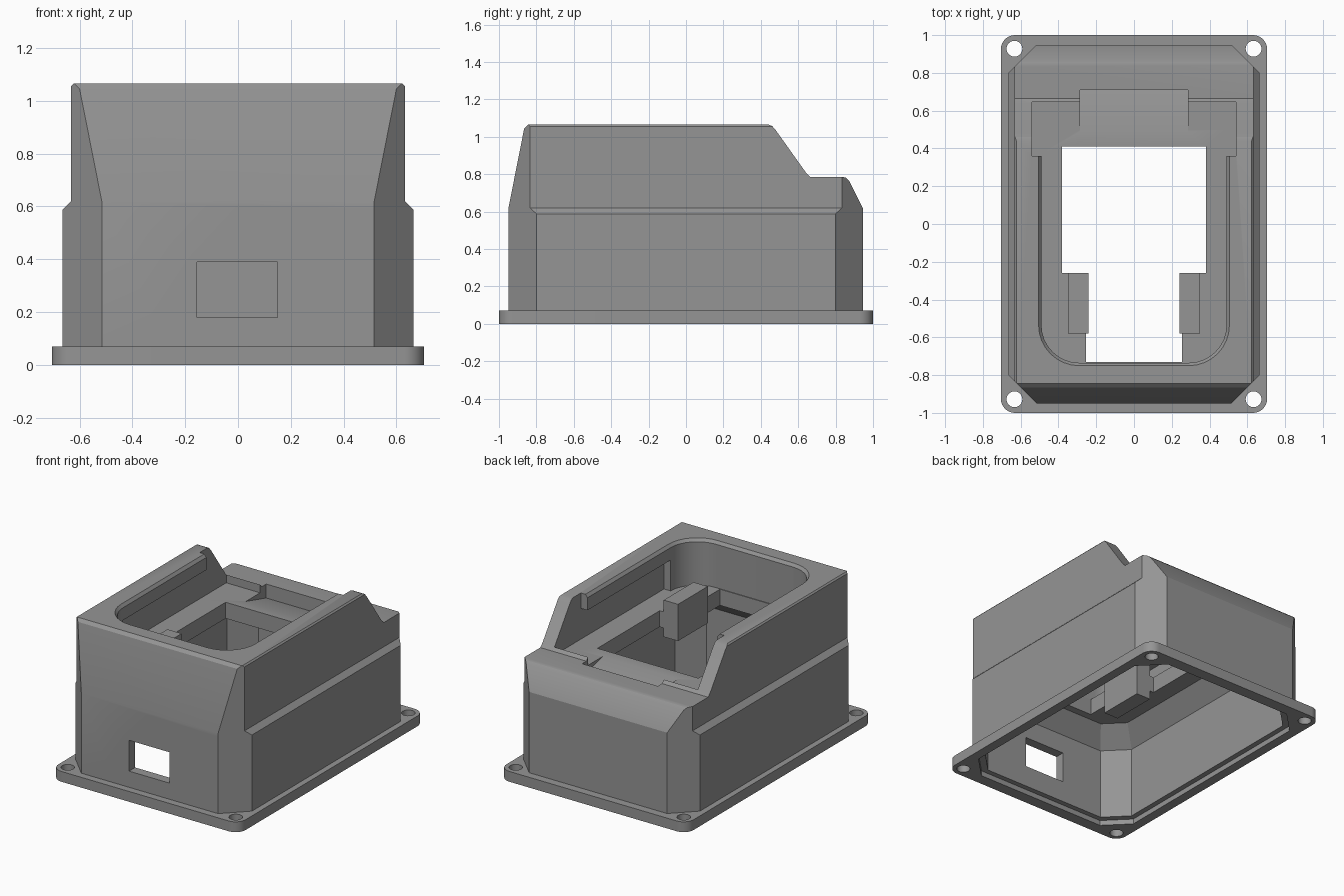
import bpy, bmesh, math

if "Cube" in bpy.data.objects:
    bpy.data.objects.remove(bpy.data.objects["Cube"])

grey = bpy.data.materials.new("grey_plastic")
grey.diffuse_color = (0.3, 0.3, 0.3, 1)
grey.use_nodes = True
grey.node_tree.nodes["Principled BSDF"].inputs["Base Color"].default_value = grey.diffuse_color


def loft(name, rings):
    """Closed solid through rings of equal point count."""
    bm = bmesh.new()
    vs = [[bm.verts.new(p) for p in r] for r in rings]
    n = len(vs[0])
    bm.faces.new(vs[0])
    bm.faces.new(vs[-1])
    for a, b in zip(vs, vs[1:]):
        for i in range(n):
            j = (i + 1) % n
            bm.faces.new((a[i], a[j], b[j], b[i]))
    bmesh.ops.recalc_face_normals(bm, faces=bm.faces)
    me = bpy.data.meshes.new(name)
    bm.to_mesh(me)
    bm.free()
    me.materials.append(grey)
    ob = bpy.data.objects.new(name, me)
    bpy.context.collection.objects.link(ob)
    return ob


def prism(name, pts, z0, z1):
    return loft(name, [[(x, y, z) for x, y in pts] for z in (z0, z1)])


def box(name, x0, x1, y0, y1, z0, z1):
    return prism(name, [(x0, y0), (x1, y0), (x1, y1), (x0, y1)], z0, z1)


def boolean(ob, other, op='DIFFERENCE'):
    m = ob.modifiers.new("cut", 'BOOLEAN')
    m.object, m.operation, m.solver = other, op, 'EXACT'
    bpy.context.view_layer.objects.active = ob
    bpy.ops.object.modifier_apply(modifier=m.name)
    bpy.data.objects.remove(other)


def octagon(hx, hy, c):
    return [(-hx, c - hy), (c - hx, -hy), (hx - c, -hy), (hx, c - hy),
            (hx, hy - c), (hx - c, hy), (c - hx, hy), (-hx, hy - c)]


def arc(cx, cy, r, a0, a1, n=8):
    return [(cx + r * math.cos(math.radians(a0 + (a1 - a0) * i / n)),
             cy + r * math.sin(math.radians(a0 + (a1 - a0) * i / n))) for i in range(n + 1)]


def u_shape(g, y_end):
    """Pocket outline with rounded front corners, grown by g."""
    return (arc(-0.29, -0.535, 0.2 + g, 180, 270) + arc(0.29, -0.535, 0.2 + g, 270, 360)
            + [(0.49 + g, y_end), (-0.49 - g, y_end)])


# Outer shell: side profile, front profile and chamfered footprint combined
side = [(-0.95, 0), (-0.95, 0.615), (-0.865, 1.045), (-0.845, 1.065), (0.44, 1.065),
        (0.46, 1.058), (0.48, 1.035), (0.64, 0.81), (0.665, 0.785), (0.84, 0.785),
        (0.857, 0.78), (0.872, 0.765), (0.945, 0.62), (0.945, 0)]
body = loft("enclosure_body", [[(x, y, z) for y, z in side] for x in (-0.8, 0.8)])
half = [(0.665, 0), (0.665, 0.588), (0.632, 0.62), (0.632, 1.055), (0.62, 1.068)]
front = half + [(-x, z) for x, z in reversed(half)]
boolean(body, loft("front_shape", [[(x, y, z) for x, z in front] for y in (-1.2, 1.2)]), 'INTERSECT')
boolean(body, prism("footprint", octagon(0.665, 0.95, 0.15), -0.1, 1.2), 'INTERSECT')

# Mounting flange with rounded corners
r = 0.075
outline = (arc(0.705 - r, 1 - r, r, 0, 90) + arc(r - 0.705, 1 - r, r, 90, 180)
           + arc(r - 0.705, r - 1, r, 180, 270) + arc(0.705 - r, r - 1, r, 270, 360))
boolean(body, prism("flange", outline, 0, 0.07), 'UNION')

# Screw holes
for sx in (-1, 1):
    for sy in (-1, 1):
        hole = arc(0.633 * sx, 0.928 * sy, 0.042, 0, 345, 23)
        boolean(body, prism("screw_hole", hole, -0.1, 0.2))

# Hollow interior tapering to the ceiling, and a stepped seat for the base plate
levels = [(0.605, 0.885, 0.14, -0.1), (0.605, 0.885, 0.14, 0.52), (0.5, 0.78, 0.12, 0.64)]
boolean(body, loft("cavity", [[(x, y, z) for x, y in octagon(hx, hy, c)]
                              for hx, hy, c, z in levels]))
boolean(body, prism("base_seat", octagon(0.64, 0.92, 0.15), -0.1, 0.035))

# Top pocket, chamfered rim, wide rear end and undercut side walls
FLOOR = 0.75
boolean(body, prism("pocket", u_shape(0, 0.645), FLOOR, 1.2))
boolean(body, loft("rim_chamfer", [[(x, y, z) for x, y in u_shape(g, 0.5)]
                                   for g, z in ((0, 1.045), (0.016, 1.066), (0.016, 1.1))]))
boolean(body, box("rear_pocket", -0.54, 0.54, 0.36, 0.645, FLOOR, 1.2))
boolean(body, box("undercut", -0.54, 0.54, -0.535, 0.5, FLOOR, 0.96))

# Ramped cable recess behind the window
ramp = [(0.49, FLOOR), (0.71, 0.69), (0.71, 1.0), (0.49, 1.0)]
boolean(body, loft("ramp", [[(x, y, z) for y, z in ramp] for x in (-0.285, 0.285)]))

# Window and front opening through the pocket floor
boolean(body, box("window", -0.38, 0.38, -0.26, 0.41, 0.4, 0.9))
boolean(body, box("front_opening", -0.255, 0.255, -0.73, -0.2, 0.4, 0.9))

# Port in the front wall
boolean(body, box("port", -0.155, 0.15, -1.2, -0.7, 0.18, 0.39))

# Support blocks beside the front opening
for s in (-1, 1):
    xs = sorted((0.242 * s, 0.35 * s))
    boolean(body, box("support_block", xs[0], xs[1], -0.58, -0.26, 0.58, 0.83), 'UNION')

bpy.ops.object.select_all(action='DESELECT')
body.select_set(True)
bpy.context.view_layer.objects.active = body
bpy.ops.object.shade_smooth_by_angle(angle=math.radians(25))
